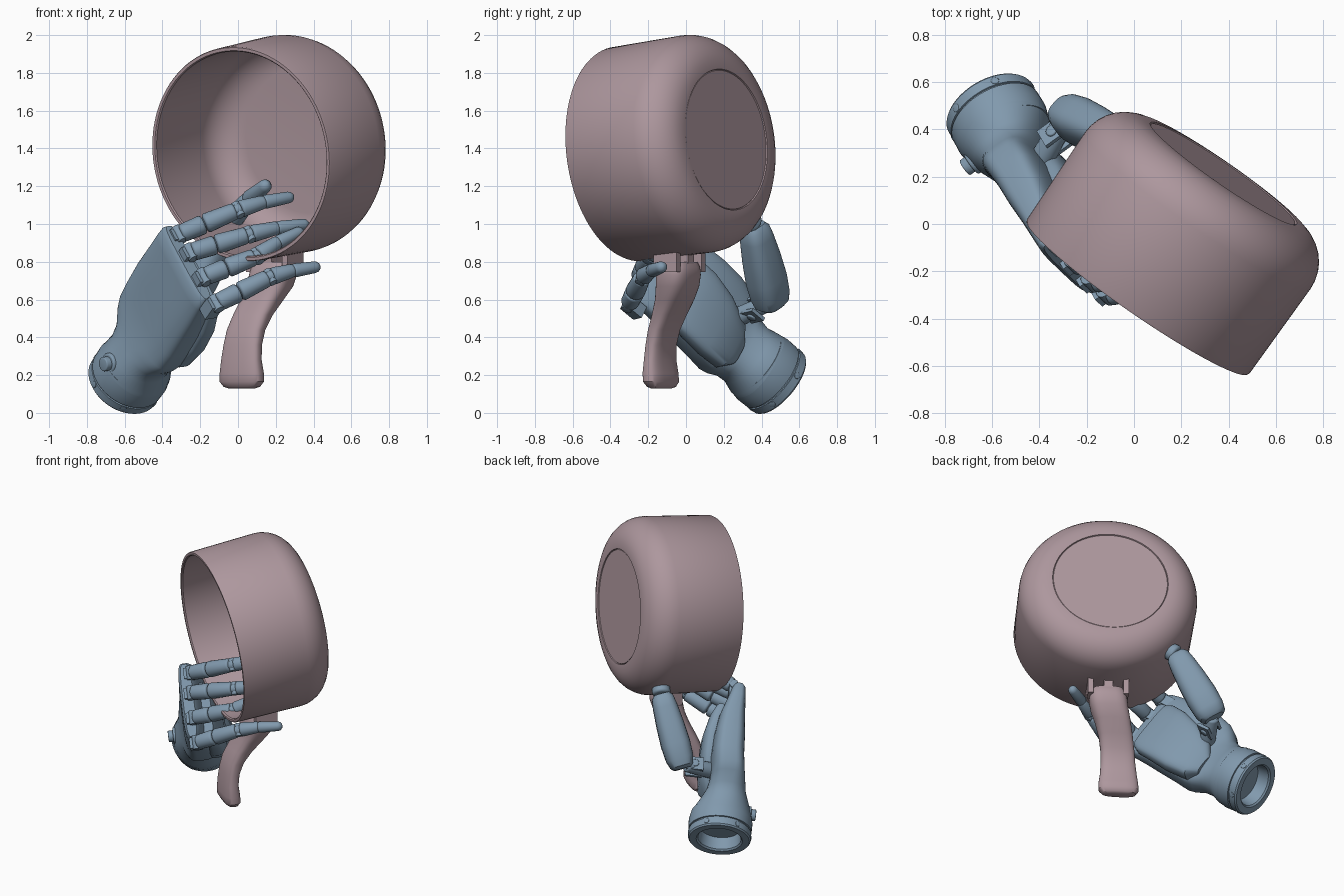
import bpy, bmesh
from math import sin, cos, pi
from mathutils import Vector, Matrix

if "Cube" in bpy.data.objects:
    bpy.data.objects.remove(bpy.data.objects["Cube"])

V = Vector


def material(name, rgb):
    m = bpy.data.materials.new(name)
    m.diffuse_color = (*rgb, 1)
    m.use_nodes = True
    m.node_tree.nodes["Principled BSDF"].inputs["Base Color"].default_value = m.diffuse_color
    return m


MAUVE = material("mauve", (0.42, 0.31, 0.34))
BLUE = material("steel_blue", (0.22, 0.32, 0.42))


def loft(name, rings, mat, n=32):
    """Skin rings of (center, u axis, v axis, u radius, v radius, squareness)."""
    bm = bmesh.new()
    loops = []
    for c, u, v, ru, rv, p in rings:
        loop = []
        for i in range(n):
            t = 2 * pi * i / n
            x, y = [(1 if k >= 0 else -1) * abs(k) ** (2 / p) for k in (cos(t), sin(t))]
            loop.append(bm.verts.new(c + u * (x * ru) + v * (y * rv)))
        loops.append(loop)
    for a, b in zip(loops, loops[1:]):
        for i in range(n):
            j = (i + 1) % n
            bm.faces.new((a[i], a[j], b[j], b[i]))
    bm.faces.new(loops[0])
    bm.faces.new(loops[-1])
    bmesh.ops.recalc_face_normals(bm, faces=bm.faces)
    me = bpy.data.meshes.new(name)
    bm.to_mesh(me)
    bm.free()
    me.materials.append(mat)
    ob = bpy.data.objects.new(name, me)
    bpy.context.collection.objects.link(ob)
    return ob


def basis(axis):
    axis = axis.normalized()
    u = axis.cross(V((0, 0, 1))).normalized()
    return u, u.cross(axis).normalized()


def tube(name, p, q, r0, r1, mat=BLUE, dome0=0.3, dome1=0.3, n=20):
    """Tapered link with rounded ends."""
    d = (q - p).normalized()
    u, v = basis(d)
    rings = []
    for k in range(4):
        t = k / 3 * pi / 2 + 0.02
        r = r0 * (1 - dome0 + dome0 * min(1, sin(t)))
        rings.append((p + d * r0 * dome0 * (1 - cos(t)), u, v, r, r, 2))
    for k in range(3, -1, -1):
        t = k / 3 * pi / 2 + 0.02
        r = r1 * (1 - dome1 + dome1 * min(1, sin(t)))
        rings.append((q - d * r1 * dome1 * (1 - cos(t)), u, v, r, r, 2))
    return loft(name, rings, mat, n)


def box(name, c, u, v, w, size, mat):
    bpy.ops.mesh.primitive_cube_add(size=1)
    ob = bpy.context.object
    ob.name = name
    m = Matrix((u * size[0], v * size[1], w * size[2])).transposed().to_4x4()
    m.translation = c
    ob.data.transform(m)
    ob.data.materials.append(mat)
    return ob


# Pot: revolved profile (radius, distance from rim) about a tilted axis
axis = V((0.565, 0.815, 0.12)).normalized()
rim = V((0.015, -0.31, 1.37))
pu, pv = basis(axis)
prof = [(0.002, 0.638), (0.37, 0.638), (0.373, 0.634), (0.376, 0.642)]
prof += [(0.39 + 0.190 * sin(k * pi / 16), 0.45 + 0.192 * cos(k * pi / 16)) for k in range(9)]
prof += [(0.572, 0.008), (0.568, 0), (0.552, 0), (0.546, 0.008)]
prof += [(0.39 + 0.163 * cos(k * pi / 16), 0.45 + 0.165 * sin(k * pi / 16)) for k in range(9)]
prof += [(0.002, 0.615)]
loft("pot", [(rim + axis * s, pu, pv, r, r, 2) for r, s in prof], MAUVE, 96)

# Handle: curved grip hanging below the pot
side, out, up = V((0.82, -0.57, 0)), V((0.57, 0.82, 0)), V((0, 0, 1))
grip = [(0.130, .020, -.130, .080, .028), (0.138, .020, -.130, .108, .040),
        (0.165, .020, -.132, .130, .054), (0.21, .020, -.135, .130, .053),
        (0.28, .018, -.137, .120, .046), (0.36, .025, -.132, .113, .046),
        (0.44, .043, -.116, .110, .054), (0.52, .080, -.088, .110, .066),
        (0.60, .128, -.060, .115, .080), (0.67, .168, -.045, .122, .092),
        (0.73, .185, -.040, .124, .096), (0.77, .190, -.038, .120, .090),
        (0.80, .190, -.036, .105, .075)]
loft("handle", [(V((x, y, z)), side, out, w, t, 3) for z, x, y, w, t in grip], MAUVE)
for k in (-1, 0, 1):
    box("handle_bracket", V((0.195, -0.035, 0.80)) + side * (0.115 * k), side, out, up,
        (0.035 if k else 0.06, 0.15, 0.11), MAUVE)

# Hand frame: d along the palm, l from index to little finger, n out of the palm
wrist = V((-0.607, 0.49, 0.16))
d = V((0.41, -0.70, 0.58)).normalized()
l = V((0.43, -0.41, -0.80))
l = (l - d * l.dot(d)).normalized()
n = d.cross(l).normalized()


def hp(a, b=0, c=0):
    return wrist + d * a + l * b + n * c


# Hollow wrist cuff, with a seam ring
cuff = [(.08, .13), (.00, .14), (-.01, .15), (-.01, .195), (0, .203), (.045, .203), (.047, .196),
        (.055, .196), (.057, .205), (.12, .207), (.18, .195)]
loft("wrist_cuff", [(hp(a), l, n, r, r, 2) for a, r in cuff], BLUE, 48)

# Palm: lofted from the round wrist to the flat knuckle plate
palm = [(.10, 0, 0, .205, .205, 2), (.17, 0, 0, .20, .197, 2), (.24, -.01, -.01, .182, .165, 2.1),
        (.31, -.02, -.015, .195, .13, 2.5), (.37, -.035, -.015, .235, .115, 3.2),
        (.42, -.045, -.01, .255, .108, 3.8), (.52, -.06, 0, .262, .105, 4),
        (.65, -.072, 0, .264, .10, 4), (.78, -.08, -.005, .26, .085, 4),
        (.90, -.085, -.022, .255, .062, 4), (.965, -.085, -.03, .25, .05, 4),
        (.985, -.085, -.03, .24, .035, 4)]
loft("palm", [(hp(a, b, c), l, n, w, t, p) for a, b, c, w, t, p in palm], BLUE, 48)

# Inner palm pad
pad = [(.34, .07, .07, .07, .05), (.40, .06, .085, .14, .07), (.55, .03, .10, .185, .07),
       (.70, .0, .10, .20, .065), (.82, -.02, .075, .20, .06), (.88, -.03, .06, .18, .045)]
loft("palm_pad", [(hp(a, b, c), l, n, w, t, 3.5) for a, b, c, w, t in pad], BLUE)

# Wrist button and cuff screws
tube("wrist_button_base", hp(.19, -.02, -.13), hp(.19, -.02, -.19), .058, .055, dome0=0, dome1=.15)
tube("wrist_button", hp(.19, -.02, -.18), hp(.19, -.02, -.222), .038, .038, dome0=0, dome1=.15)
for k in range(6):
    t = k * pi / 3 + 0.5
    r = l * cos(t) + n * sin(t)
    tube("cuff_screw", hp(.024) + r * .17, hp(.024) + r * .206, .018, .018, dome0=0, dome1=.2, n=12)

# Fingers: knuckle, middle joint and fingertip
fingers = {
    "index": ((-.31, -.09, .945), (.0, -.06, 1.075), (.29, .07, 1.145)),
    "middle": ((-.25, -.17, .85), (.06, -.12, .945), (.37, .01, 1.0)),
    "ring": ((-.18, -.245, .72), (.10, -.19, .83), (.34, -.06, .965)),
    "little": ((-.115, -.30, .58), (.17, -.23, .72), (.43, -.12, .775)),
}
for name, pts in fingers.items():
    a, b, c = map(V, pts)
    f = (b - a).normalized()
    pin = l
    box(name + "_knuckle", a - d * .04 - n * .01, l, n, d, (.07, .075, .10), BLUE)
    tube(name + "_knuckle_pin", a - pin * .045, a + pin * .045, .03, .03, dome0=.1, dome1=.1)
    m = a.lerp(b, .42)
    tube(name + "_base_link", a + f * .01, m, .049, .052)
    tube(name + "_proximal_link", m + f * .004, b - f * .015, .053, .046)
    tube(name + "_core", m - f * .02, b + f * .02, .033, .033)
    tube(name + "_joint_pin", b - pin * .042, b + pin * .042, .026, .026, dome0=.1, dome1=.1)
    g = b.lerp(c, .5) - n * .012 + V((0, 0, .008))
    h = (g - b).normalized()
    tube(name + "_middle_link", b + h * .012, g + h * .012, .046, .037, dome1=.6)
    tube(name + "_tip", g - h * .01, c + (c - g) * .03, .037, .031, dome0=.6, dome1=1)

# Thumb: hinge, broad lower link and slender tip reaching into the pot
t0, t1, t2, t3 = V((-.285, .455, .58)), V((-.06, .36, .99)), V((.06, .22, 1.13)), V((.16, .06, 1.215))
td = (t1 - t0).normalized()
tn = (n - td * n.dot(td)).normalized()
tl = td.cross(tn)
link = [(-.02, .065, .055), (0, .09, .075), (.05, .102, .09), (.15, .106, .096), (.28, .098, .09),
        (.4, .085, .08), (.46, .075, .07), (.485, .055, .05)]
loft("thumb_lower_link", [(t0 + td * s, tl, tn, w, t, 2.8) for s, w, t in link], BLUE)
tube("thumb_middle_link", t1, t2, .06, .047)
tube("thumb_tip", t2, t3, .047, .036, dome1=1)
tube("thumb_hinge", V((-.42, .22, .48)), V((-.30, .43, .58)), .055, .045)
hinge = V((-.325, .37, .55))
for k in (-1, 1):
    box("thumb_bracket", hinge + l * (.045 * k), l, n, d, (.02, .11, .09), BLUE)
tube("thumb_hinge_pin", hinge - l * .065, hinge + l * .065, .025, .025)

# Smooth shading with crisp edges
bpy.ops.object.select_all(action='SELECT')
bpy.context.view_layer.objects.active = bpy.data.objects["pot"]
bpy.ops.object.shade_smooth_by_angle(angle=0.6)
